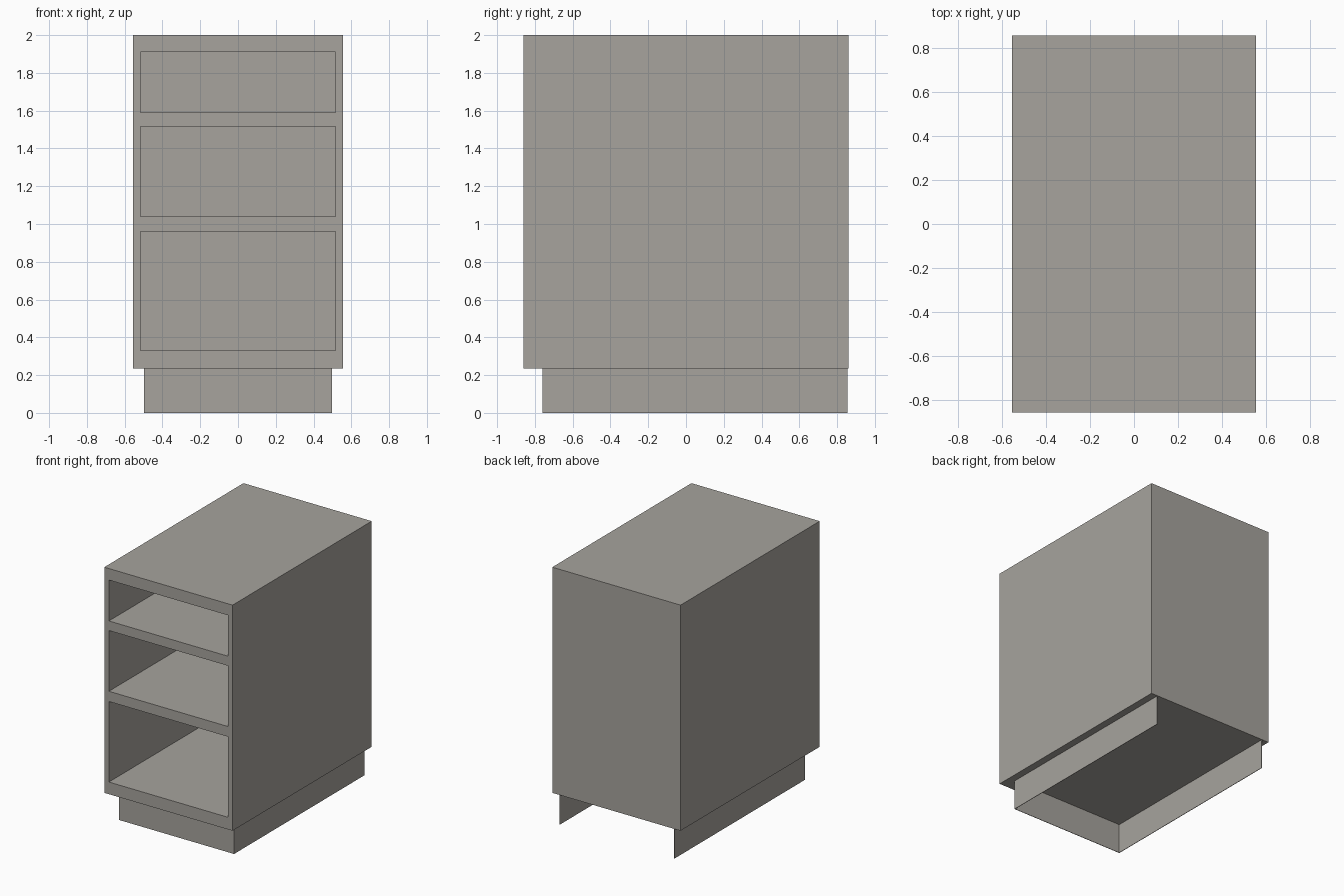
import bpy, bmesh

if "Cube" in bpy.data.objects:
    bpy.data.objects.remove(bpy.data.objects["Cube"])

# One warm grey paint for the whole cabinet
grey = bpy.data.materials.new("warm_grey_paint")
grey.diffuse_color = (0.385, 0.368, 0.338, 1.0)
grey.use_nodes = True
grey.node_tree.nodes["Principled BSDF"].inputs["Base Color"].default_value = grey.diffuse_color

HALF_W, HALF_D = 0.555, 0.86      # body half width and half depth
POCKET_DEPTH = 1.68               # how far each drawer bay runs back
XS = [-HALF_W, -0.515, 0.515, HALF_W]
ZS = [0.235, 0.33, 0.96, 1.04, 1.515, 1.59, 1.91, 2.0]


def finish(name, bm):
    bmesh.ops.recalc_face_normals(bm, faces=bm.faces[:])
    mesh = bpy.data.meshes.new(name)
    bm.to_mesh(mesh)
    bm.free()
    mesh.materials.append(grey)
    obj = bpy.data.objects.new(name, mesh)
    bpy.context.collection.objects.link(obj)
    return obj


# Cabinet body: front frame grid, swept back into a closed box
bm = bmesh.new()
grid = [[bm.verts.new((x, -HALF_D, z)) for x in XS] for z in ZS]
bays = []
for r in range(len(ZS) - 1):
    for c in range(len(XS) - 1):
        f = bm.faces.new((grid[r][c], grid[r][c + 1], grid[r + 1][c + 1], grid[r + 1][c]))
        if c == 1 and r % 2 == 1:
            bays.append(f)
rim = [e for e in bm.edges if e.is_boundary]
swept = bmesh.ops.extrude_edge_only(bm, edges=rim)["geom"]
back_verts = [g for g in swept if isinstance(g, bmesh.types.BMVert)]
bmesh.ops.translate(bm, verts=back_verts, vec=(0, 2 * HALF_D, 0))
back_edges = [e for e in bm.edges if e.is_boundary]
bmesh.ops.contextual_create(bm, geom=back_edges)

# Three open drawer bays pushed into the front
for f in bays:
    res = bmesh.ops.extrude_face_region(bm, geom=[f])["geom"]
    inner = [g for g in res if isinstance(g, bmesh.types.BMVert)]
    bmesh.ops.translate(bm, verts=inner, vec=(0, POCKET_DEPTH, 0))
    if f.is_valid:
        bmesh.ops.delete(bm, geom=[f], context='FACES_ONLY')

# Merge flat frame pieces and outer walls so no grid lines remain
bmesh.ops.recalc_face_normals(bm, faces=bm.faces[:])
bmesh.ops.dissolve_limit(bm, angle_limit=0.01, verts=bm.verts[:], edges=bm.edges[:])
finish("cabinet_body", bm)

# Toe kick: thin U-shaped plinth, open at the back and underneath
T = 0.004
X, Y0, Y1, H = 0.498, -0.76, 0.855, 0.235
outline = [(-X, Y1), (-X, Y0), (X, Y0), (X, Y1),
           (X - T, Y1), (X - T, Y0 + T), (-X + T, Y0 + T), (-X + T, Y1)]
bm = bmesh.new()
face = bm.faces.new([bm.verts.new((x, y, 0)) for x, y in outline])
up = bmesh.ops.extrude_face_region(bm, geom=[face])["geom"]
bmesh.ops.translate(bm, verts=[g for g in up if isinstance(g, bmesh.types.BMVert)], vec=(0, 0, H))
finish("toe_kick", bm)
